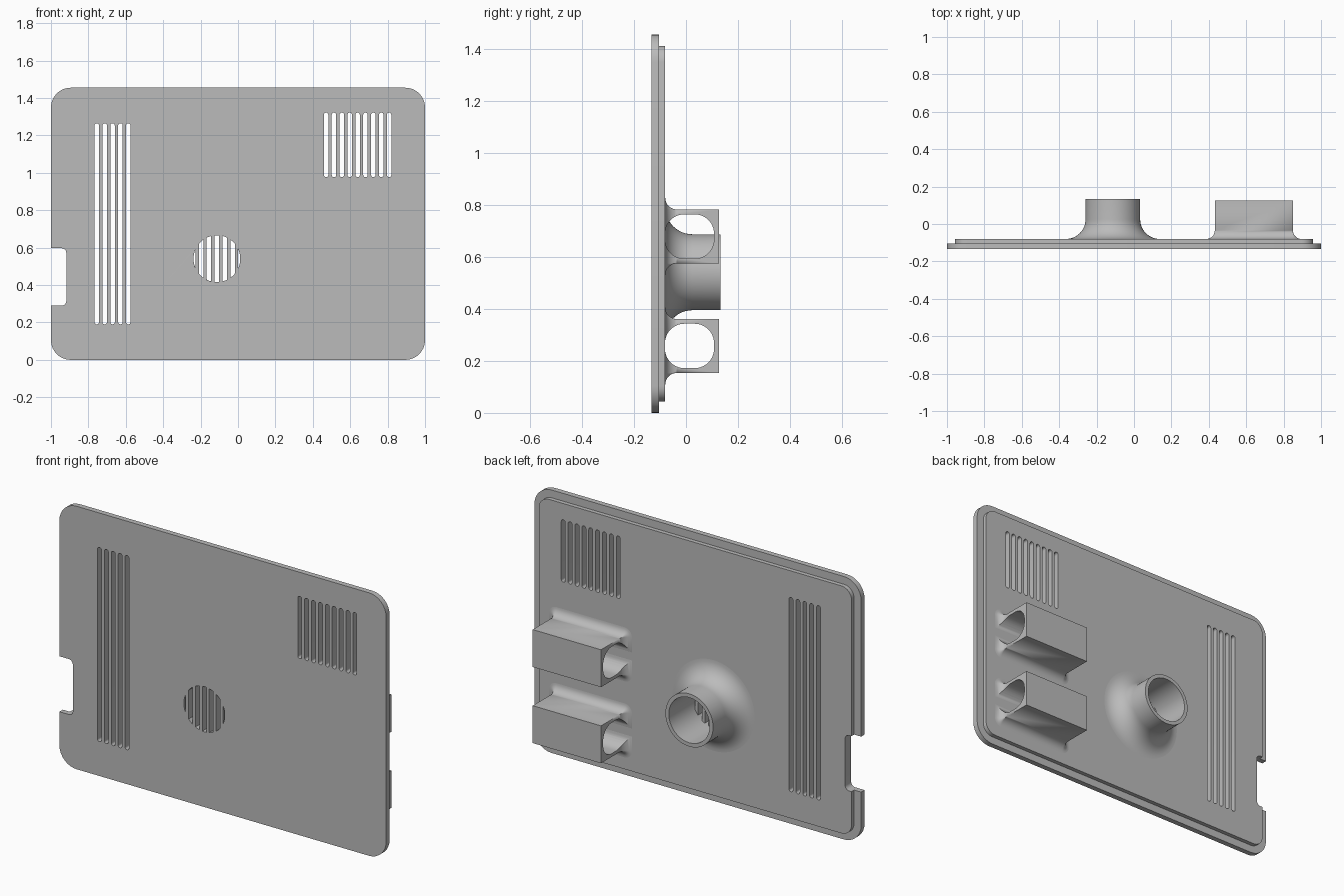
import bpy
import bmesh
from math import sin, cos, pi, sqrt
from mathutils import Vector

cube = bpy.data.objects.get("Cube")
if cube:
    bpy.data.objects.remove(cube, do_unlink=True)

grey = bpy.data.materials.new("plain grey")
grey.use_nodes = True
grey.diffuse_color = (0.5, 0.5, 0.5, 1)
grey.node_tree.nodes["Principled BSDF"].inputs["Base Color"].default_value = (0.5, 0.5, 0.5, 1)

FRONT, STEP, BACK = -0.133, -0.103, -0.08


def link_bmesh(name, bm, smooth=True):
    bmesh.ops.remove_doubles(bm, verts=bm.verts, dist=1e-5)
    bmesh.ops.recalc_face_normals(bm, faces=bm.faces)
    mesh = bpy.data.meshes.new(name)
    bm.to_mesh(mesh)
    bm.free()
    mesh.materials.clear()
    mesh.materials.append(grey)
    obj = bpy.data.objects.new(name, mesh)
    bpy.context.collection.objects.link(obj)
    if smooth:
        smooth_by_angle(obj)
    return obj


def smooth_by_angle(obj):
    bpy.ops.object.select_all(action="DESELECT")
    obj.select_set(True)
    bpy.context.view_layer.objects.active = obj
    bpy.ops.object.shade_smooth_by_angle(angle=pi / 6)


def rounded(corners, steps=8):
    """Outline of a right-angled polygon; each corner is (u, v, radius)."""
    out = []
    for i, (u, v, r) in enumerate(corners):
        p = Vector((u, v))
        a = (Vector(corners[i - 1][:2]) - p).normalized()
        b = (Vector(corners[(i + 1) % len(corners)][:2]) - p).normalized()
        for k in range(steps + 1):
            t = pi / 2 * k / steps
            out.append(p + r * (a + b) - r * (b * cos(t) + a * sin(t)))
    return out


def rect(u0, u1, v0, v1, r, steps=8):
    return rounded([(u0, v0, r), (u1, v0, r), (u1, v1, r), (u0, v1, r)], steps)


def slab(name, outlines, y0, y1):
    """Filled outline with holes, extruded from y0 to y1."""
    curve = bpy.data.curves.new(name, "CURVE")
    curve.dimensions = "2D"
    curve.fill_mode = "BOTH"
    curve.extrude = (y1 - y0) / 2
    for outline in outlines:
        spline = curve.splines.new("POLY")
        spline.points.add(len(outline) - 1)
        for point, (u, v) in zip(spline.points, outline):
            point.co = (u, v, 0, 1)
        spline.use_cyclic_u = True
    temp = bpy.data.objects.new("outline", curve)
    bpy.context.collection.objects.link(temp)
    graph = bpy.context.evaluated_depsgraph_get()
    mesh = bpy.data.meshes.new_from_object(temp.evaluated_get(graph))
    bm = bmesh.new()
    bm.from_mesh(mesh)
    bpy.data.objects.remove(temp)
    bpy.data.curves.remove(curve)
    bpy.data.meshes.remove(mesh)
    for v in bm.verts:
        v.co = (v.co.x, (y0 + y1) / 2 - v.co.z, v.co.y)
    return link_bmesh(name, bm)


def skin(bm, rings, closed=False):
    """Join consecutive rings of points with quads."""
    rows = [[bm.verts.new(p) for p in ring] for ring in rings]
    pairs = list(zip(rows, rows[1:])) + ([(rows[-1], rows[0])] if closed else [])
    for a, b in pairs:
        for i in range(len(a)):
            j = (i + 1) % len(a)
            bm.faces.new((a[i], a[j], b[j], b[i]))
    return rows


# Vent slots
SLOT, PITCH = 0.012, 0.0421
vents = []
for first, count, low, high in ((-0.755, 5, 0.19, 1.265), (0.471, 9, 0.977, 1.322)):
    for i in range(count):
        c = first + i * PITCH
        vents.append(rect(c - SLOT, c + SLOT, low, high, SLOT * 0.98, 5))

# Round grille: slots clipped to a circle
GX, GZ, GR = -0.113, 0.541, 0.125
for i in range(-3, 4):
    lo = max(i * PITCH - SLOT, -GR * 0.998)
    hi = min(i * PITCH + SLOT, GR * 0.998)
    xs = [lo + (hi - lo) * k / 6 for k in range(7)]
    top = [(GX + x, GZ + sqrt(GR * GR - x * x)) for x in xs]
    vents.append(top + [(x, 2 * GZ - z) for x, z in reversed(top)])


# Cover plate and its raised inner step, both notched on one side
def notched(half, low, high, r):
    return rounded([(-half, low, r), (half, low, r), (half, high, r), (-half, high, r),
                    (-half, 0.597, 0), (-0.918, 0.597, 0.025),
                    (-0.918, 0.29, 0.025), (-half, 0.29, 0)])


slab("cover_plate", [notched(1, 0, 1.455, 0.105)] + vents, FRONT, STEP)
slab("inner_step", [notched(0.957, 0.043, 1.412, 0.062)] + vents, STEP, BACK)

# Flared tube behind the grille
TUBE, FLARE = 0.146, 0.105
profile = [(GR, BACK), (GR, -FRONT), (TUBE, -FRONT)]
for k in range(13):
    t = pi / 2 * k / 12
    profile.append((TUBE + FLARE * (1 - cos(t)), BACK + FLARE * (1 - sin(t))))
bm = bmesh.new()
SIDES = 64
skin(bm, [[(GX + r * cos(2 * pi * k / SIDES), y, GZ + r * sin(2 * pi * k / SIDES))
           for k in range(SIDES)] for r, y in profile], closed=True)
link_bmesh("grille_tube", bm)


# Hollow brackets with filleted feet
def bracket(name, low):
    x0, x1, high, foot, top = 0.432, 0.85, low + 0.207, 0.046, 0.126
    levels = [(0, top)]
    for k in range(9):
        t = pi / 2 * k / 8
        levels.append((foot * (1 - cos(t)), BACK + foot * (1 - sin(t))))
    levels.append((foot, BACK - 0.01))
    bm = bmesh.new()
    rows = skin(bm, [[(u, y, v) for u, v in
                      rect(x0 - d, x1 + d, low - d, high + d, d, 6)] for d, y in levels])
    bm.faces.new(rows[0])
    bm.faces.new(rows[-1])
    body = link_bmesh(name, bm, smooth=False)

    # Tunnel running sideways through the bracket
    hole = rect(BACK - 0.001, 0.108, low + 0.018, high - 0.018, 0.075, 10)
    bm = bmesh.new()
    for end in skin(bm, [[(x, y, z) for y, z in hole] for x in (x0 - 0.1, x1 + 0.1)]):
        bm.faces.new(end)
    cutter = link_bmesh(name + "_cutter", bm, smooth=False)
    cut = body.modifiers.new("tunnel", "BOOLEAN")
    cut.object = cutter
    cut.solver = "EXACT"
    graph = bpy.context.evaluated_depsgraph_get()
    body.data = bpy.data.meshes.new_from_object(body.evaluated_get(graph))
    body.modifiers.clear()
    bpy.data.objects.remove(cutter)
    smooth_by_angle(body)


bracket("lower_bracket", 0.154)
bracket("upper_bracket", 0.575)
